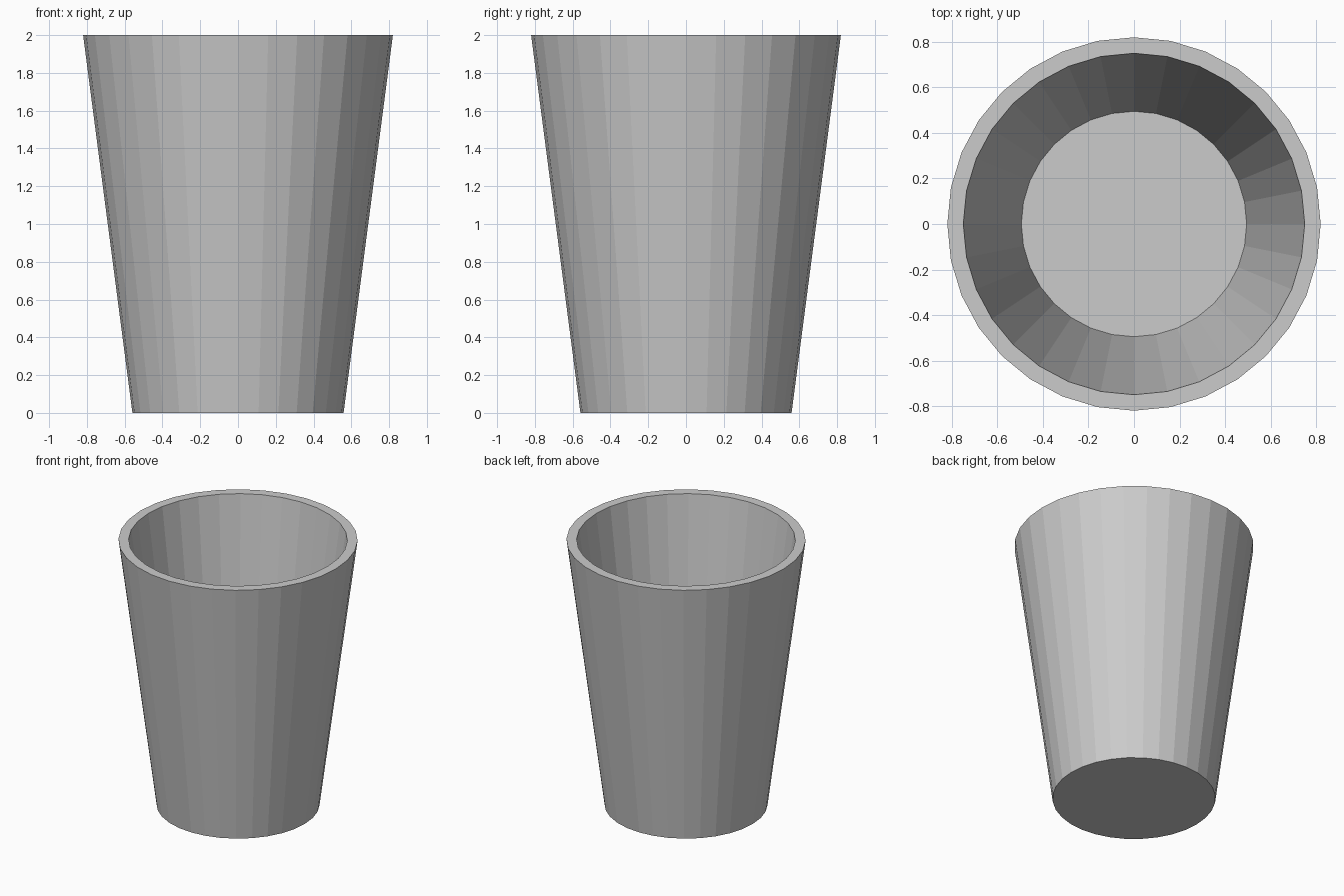
import bpy, bmesh, math

if "Cube" in bpy.data.objects:
    bpy.data.objects.remove(bpy.data.objects["Cube"])

SIDES = 32
# Cup profile: (radius, height) from outer base, over the rim, to the inner floor
PROFILE = [(0.559, 0.0), (0.82, 2.0), (0.75, 2.0), (0.495, 0.07)]

bm = bmesh.new()
rings = [[bm.verts.new((r * math.cos(2 * math.pi * i / SIDES),
                        r * math.sin(2 * math.pi * i / SIDES), z))
          for i in range(SIDES)] for r, z in PROFILE]

# Outer wall, rim and inner wall
for a, b in zip(rings, rings[1:]):
    for i in range(SIDES):
        j = (i + 1) % SIDES
        bm.faces.new((a[i], a[j], b[j], b[i]))

# Underside and inner floor
bm.faces.new(rings[0][::-1])
bm.faces.new(rings[-1])
bmesh.ops.recalc_face_normals(bm, faces=bm.faces)

mesh = bpy.data.meshes.new("cup")
bm.to_mesh(mesh)
bm.free()
bpy.context.collection.objects.link(bpy.data.objects.new("cup", mesh))
